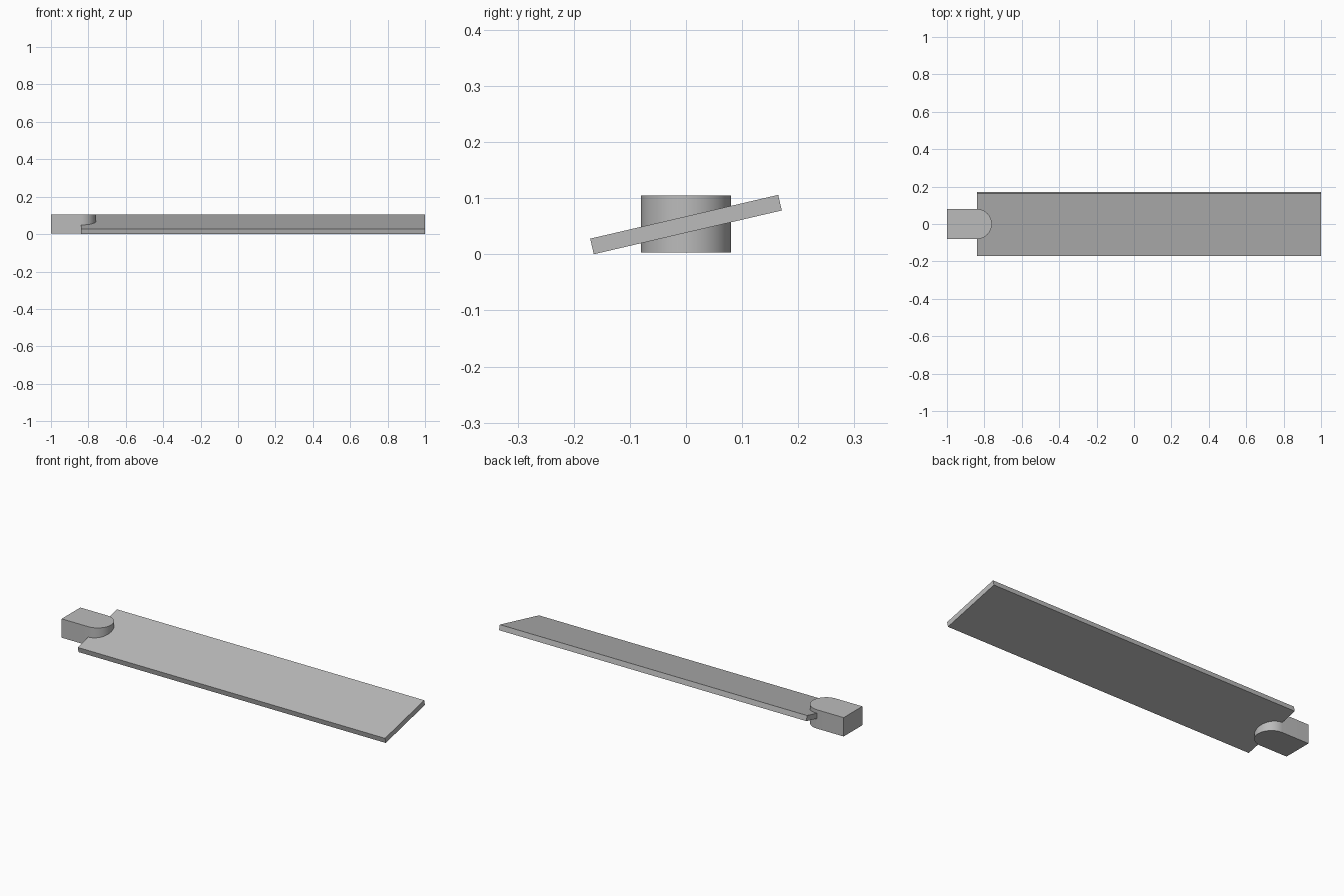
import bpy
import bmesh
from math import atan2, cos, sin, pi
from mathutils import Matrix

cube = bpy.data.objects.get("Cube")
if cube:
    bpy.data.objects.remove(cube, do_unlink=True)

grey = bpy.data.materials.new("plain_grey")
grey.use_nodes = True
colour = (0.5, 0.5, 0.5, 1)
grey.diffuse_color = colour
grey.node_tree.nodes["Principled BSDF"].inputs["Base Color"].default_value = colour


def make_object(name, bm):
    bmesh.ops.recalc_face_normals(bm, faces=bm.faces)
    mesh = bpy.data.meshes.new(name)
    bm.to_mesh(mesh)
    bm.free()
    mesh.materials.append(grey)
    obj = bpy.data.objects.new(name, mesh)
    bpy.context.collection.objects.link(obj)
    return obj


# Flat blade, pitched about its long axis
pitch = atan2(0.078, 0.335)
bm = bmesh.new()
bmesh.ops.create_cube(bm, size=1)
bmesh.ops.scale(bm, vec=(1.84, 0.344, 0.0285), verts=bm.verts)
bmesh.ops.rotate(bm, matrix=Matrix.Rotation(pitch, 3, 'X'), verts=bm.verts)
bmesh.ops.translate(bm, vec=(0.08, 0, 0.053), verts=bm.verts)
make_object("blade", bm)

# Mounting block with a half-round nose sunk into the blade
radius, nose_x, bottom, top = 0.08, -0.84, 0.003, 0.105
steps = 32
outline = [(-1, radius), (-1, -radius)]
for i in range(steps + 1):
    a = -pi / 2 + pi * i / steps
    outline.append((nose_x + radius * cos(a), radius * sin(a)))
bm = bmesh.new()
base = bm.faces.new([bm.verts.new((x, y, bottom)) for x, y in outline])
ext = bmesh.ops.extrude_face_region(bm, geom=[base], use_keep_orig=True)
raised = [g for g in ext["geom"] if isinstance(g, bmesh.types.BMVert)]
bmesh.ops.translate(bm, vec=(0, 0, top - bottom), verts=raised)
block = make_object("mounting_block", bm)

# Smooth the nose, keep the block's corners sharp
bpy.ops.object.select_all(action='DESELECT')
block.select_set(True)
bpy.context.view_layer.objects.active = block
bpy.ops.object.shade_smooth_by_angle(angle=pi / 6)
